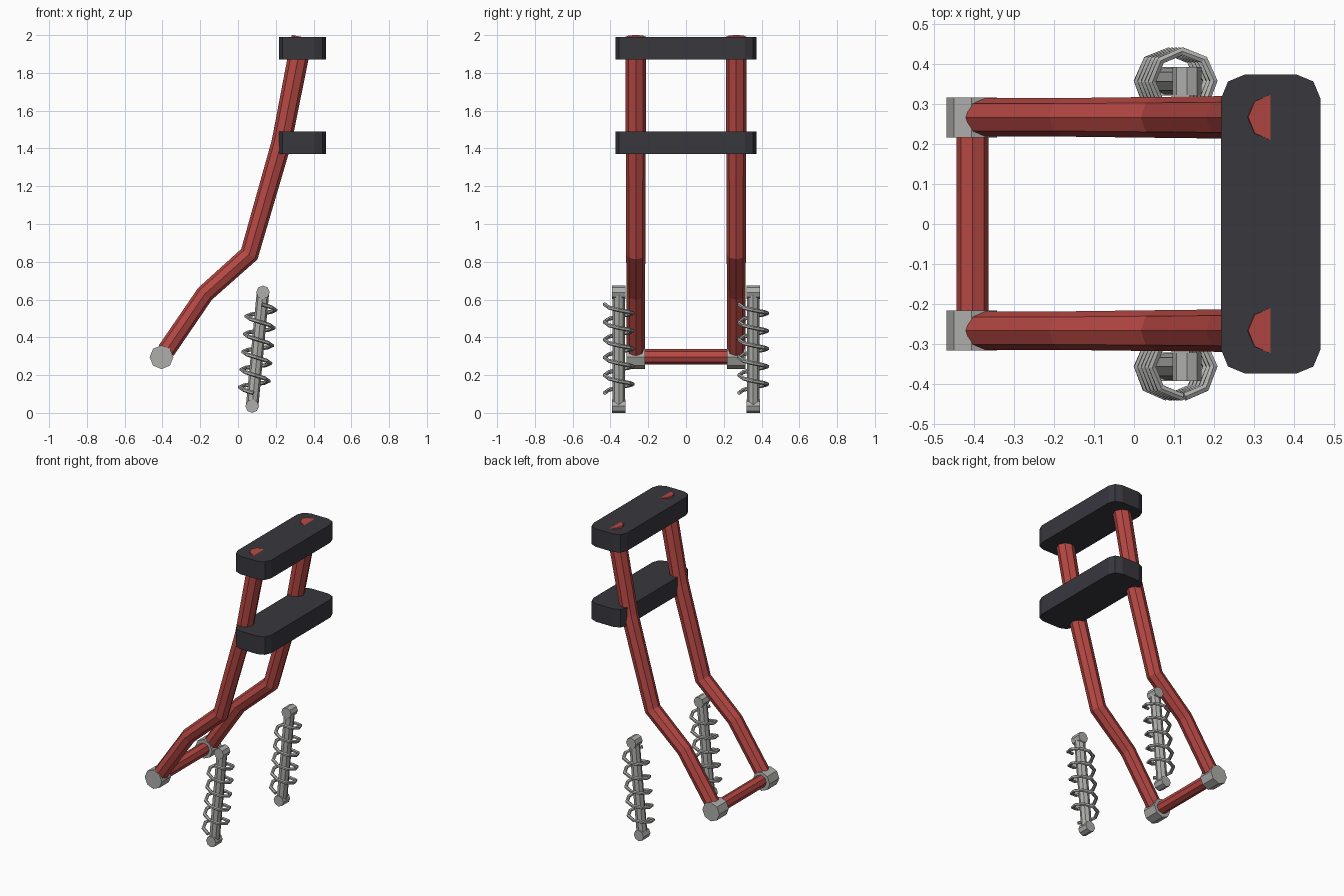
import bpy, bmesh
from math import cos, sin, pi
from mathutils import Vector

cube = bpy.data.objects.get("Cube")
if cube:
    bpy.data.objects.remove(cube, do_unlink=True)


def material(name, rgb):
    m = bpy.data.materials.new(name)
    m.use_nodes = True
    m.diffuse_color = (*rgb, 1)
    m.node_tree.nodes["Principled BSDF"].inputs["Base Color"].default_value = (*rgb, 1)
    return m


RED = material("red paint", (0.47, 0.065, 0.057))
BLACK = material("dark clamp", (0.04, 0.038, 0.048))
STEEL = material("steel", (0.42, 0.42, 0.41))


def finish(name, bm, mat):
    bmesh.ops.recalc_face_normals(bm, faces=bm.faces)
    me = bpy.data.meshes.new(name)
    bm.to_mesh(me)
    bm.free()
    me.materials.append(mat)
    ob = bpy.data.objects.new(name, me)
    bpy.context.scene.collection.objects.link(ob)
    return ob


def tube(name, path, radii, mat, sides=8, up=(0, 1, 0)):
    """Sweep a polygon along a path, one ring per point, with capped ends."""
    bm = bmesh.new()
    pts = [Vector(p) for p in path]
    if not isinstance(radii, (list, tuple)):
        radii = [radii] * len(pts)
    rings = []
    for i, p in enumerate(pts):
        before = (p - pts[i - 1]).normalized() if i else Vector()
        after = (pts[i + 1] - p).normalized() if i + 1 < len(pts) else Vector()
        along = (before + after).normalized()
        u = Vector(up)
        u = (u - along * u.dot(along)).normalized()
        v = along.cross(u)
        rings.append([bm.verts.new(p + radii[i] * (u * cos(a) + v * sin(a)))
                      for a in (2 * pi * k / sides for k in range(sides))])
    for a, b in zip(rings, rings[1:]):
        for k in range(sides):
            j = (k + 1) % sides
            bm.faces.new((a[k], a[j], b[j], b[k]))
    bm.faces.new(rings[0])
    bm.faces.new(rings[-1])
    return finish(name, bm, mat)


def bushing(name, x, y, z, radius, width):
    return tube(name, [(x, y - width / 2, z), (x, y + width / 2, z)],
                radius, STEEL, up=(0, 0, 1))


def clamp(name, z):
    """Flat block with rounded upright corners."""
    bm = bmesh.new()
    bmesh.ops.create_cube(bm, size=1)
    bmesh.ops.scale(bm, vec=(0.248, 0.746, 0.12), verts=bm.verts)
    bmesh.ops.translate(bm, vec=(0.341, 0, z), verts=bm.verts)
    upright = [e for e in bm.edges
               if abs(e.verts[0].co.z - e.verts[1].co.z) > 0.1]
    bmesh.ops.bevel(bm, geom=upright, offset=0.06, segments=2,
                    profile=0.5, affect='EDGES')
    return finish(name, bm, BLACK)


# Clamps and lower crossbar
clamp("upper_clamp", 1.93)
clamp("lower_clamp", 1.43)
tube("crossbar", [(-0.403, -0.22, 0.297), (-0.403, 0.22, 0.297)], 0.04, RED, up=(0, 0, 1))

ARM = [(-0.38, 0.33), (-0.175, 0.63), (0.06, 0.84), (0.23, 1.43), (0.34, 1.99)]
ARM_RADII = [0.048, 0.048, 0.051, 0.053, 0.056]
LOW, HIGH = Vector((0.075, 0, 0.036)), Vector((0.132, 0, 0.638))
TURNS, STEPS = 5, 8

for side, s in (("left", 1), ("right", -1)):
    # Bent fork arm and its axle bushing
    y = 0.266 * s
    tube(side + "_arm", [(x, y, z) for x, z in ARM], ARM_RADII, RED)
    bushing(side + "_axle_bushing", -0.405, y, 0.295, 0.063, 0.1)

    # Shock absorber body with an eye at each end
    offset = Vector((0, 0.356 * s, 0))
    low, high = LOW + offset, HIGH + offset
    tube(side + "_shock_body", [low, high], 0.033, STEEL)
    for end, p in (("lower", low), ("upper", high)):
        bushing(f"{side}_{end}_shock_eye", p.x, p.y, p.z, 0.036, 0.072)

    # Coil spring around the shock axis
    axis = (high - low).normalized()
    across = Vector((0, -1, 0))
    out = across.cross(axis)
    coil = []
    for i in range(TURNS * STEPS + 1):
        a = 2 * pi * i / STEPS
        centre = low.lerp(high, 0.115 + 0.78 * i / (TURNS * STEPS))
        coil.append(centre + 0.075 * (across * cos(a) + out * sin(a)))
    tube(side + "_spring", coil, 0.011, STEEL, sides=6, up=axis)
